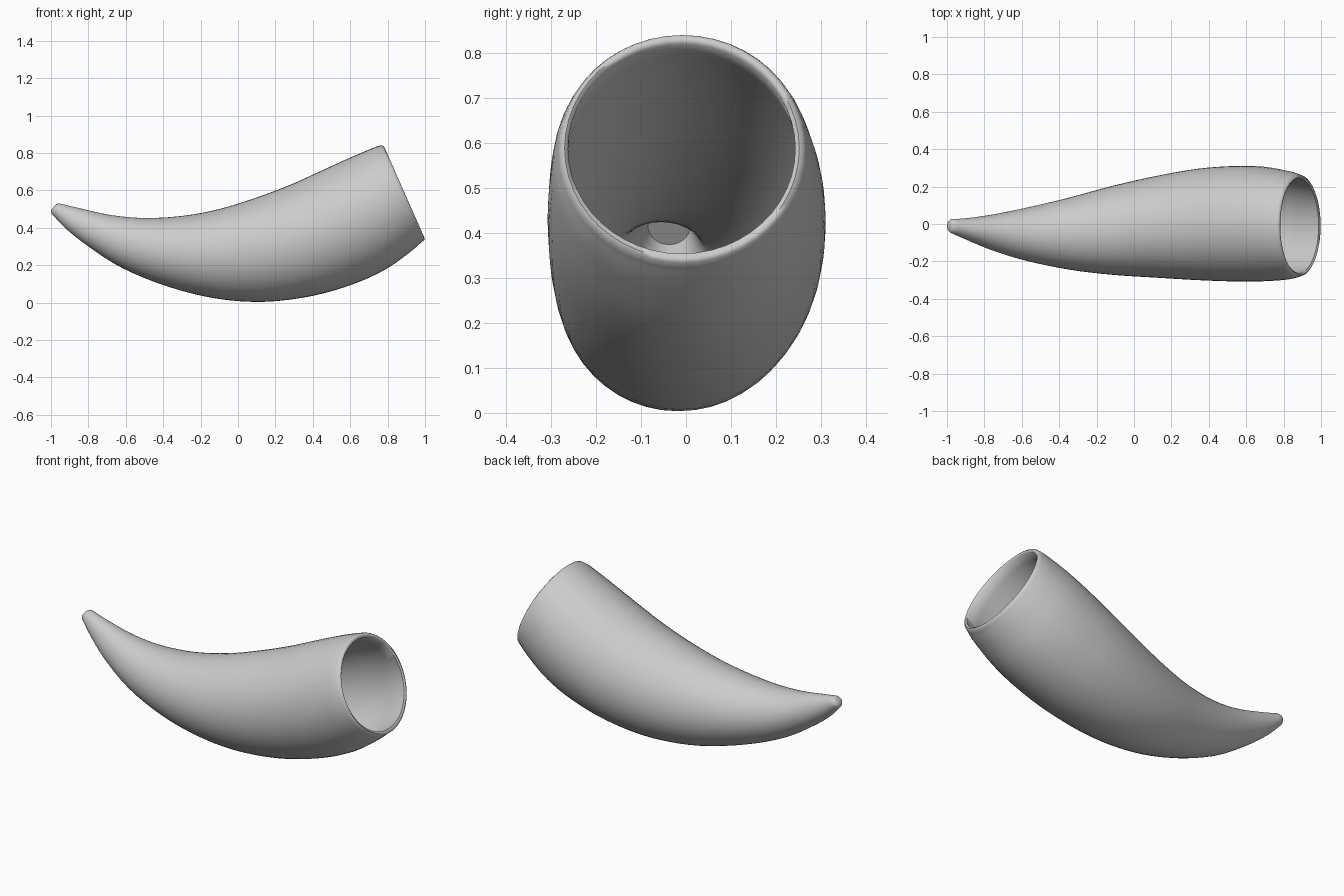
import bpy
import bmesh
import math
from mathutils import Vector

if "Cube" in bpy.data.objects:
    bpy.data.objects.remove(bpy.data.objects["Cube"], do_unlink=True)

SIDES = 48
STEPS = 4
WALL = 0.03

# Outer sections, tip to mouth: top x, top z, bottom x, bottom z, y min, y max
SECTIONS = [
    (-0.955, 0.530, -0.996, 0.475, -0.048, 0.026),
    (-0.85, 0.505, -0.92, 0.395, -0.087, 0.032),
    (-0.68, 0.468, -0.80, 0.300, -0.145, 0.053),
    (-0.50, 0.452, -0.62, 0.185, -0.200, 0.090),
    (-0.30, 0.463, -0.38, 0.087, -0.245, 0.143),
    (-0.10, 0.500, -0.12, 0.022, -0.272, 0.205),
    (0.10, 0.562, 0.14, 0.004, -0.287, 0.257),
    (0.28, 0.630, 0.40, 0.036, -0.300, 0.295),
    (0.45, 0.707, 0.62, 0.100, -0.307, 0.310),
    (0.60, 0.775, 0.79, 0.178, -0.306, 0.306),
    (0.72, 0.826, 0.92, 0.270, -0.297, 0.284),
    (0.762, 0.840, 0.98, 0.322, -0.284, 0.268),
]
# Rounded lip, outside to inside
LIP = [
    (0.774, 0.840, 0.996, 0.334, -0.279, 0.262),
    (0.782, 0.832, 0.998, 0.344, -0.270, 0.252),
    (0.780, 0.820, 0.987, 0.354, -0.262, 0.243),
]


def smooth_path(rows):
    """Catmull-Rom interpolation between the sections."""
    rows = [Vector(r) for r in rows]
    out = []
    for i in range(len(rows) - 1):
        a, b, c = rows[max(i - 1, 0)], rows[i], rows[i + 1]
        d = rows[min(i + 2, len(rows) - 1)]
        for s in range(STEPS):
            t = s / STEPS
            out.append(0.5 * (2 * b + (c - a) * t + (2 * a - 5 * b + 4 * c - d) * t ** 2
                              + (3 * b - a - 3 * c + d) * t ** 3))
    return out + [rows[-1]]


def shrink(row, amount):
    """Pull a section inwards evenly."""
    tx, tz, bx, bz, y0, y1 = row
    inward = Vector((bx - tx, bz - tz)).normalized() * amount
    return (tx + inward.x, tz + inward.y, bx - inward.x, bz - inward.y,
            y0 + amount, y1 - amount)


def add_ring(bm, row):
    tx, tz, bx, bz, y0, y1 = row
    top, bottom = Vector((tx, y0 + y1, tz)), Vector((bx, y0 + y1, bz))
    centre = (top + bottom) / 2
    centre.y = (y0 + y1) / 2
    up = (top - bottom) / 2
    side = Vector((0, (y1 - y0) / 2, 0))
    angles = [math.tau * i / SIDES for i in range(SIDES)]
    return [bm.verts.new(centre + up * math.cos(a) + side * math.sin(a)) for a in angles]


# Outer skin, lip and hollow are one continuous loft
outer = smooth_path(SECTIONS)
inner = [shrink(r, WALL) for r in reversed(outer[3 * STEPS // 2:-STEPS])]
tip = [(-0.968, 0.528, -0.999, 0.487, -0.040, 0.020),
       (-0.978, 0.522, -0.998, 0.496, -0.028, 0.010)]
bm = bmesh.new()
rings = [add_ring(bm, r) for r in tip[::-1] + outer + LIP + inner]
for first, second in zip(rings, rings[1:]):
    for i in range(SIDES):
        j = (i + 1) % SIDES
        bm.faces.new((first[i], first[j], second[j], second[i]))
bm.faces.new(rings[0])
bm.faces.new(rings[-1])
bmesh.ops.recalc_face_normals(bm, faces=bm.faces)
mesh = bpy.data.meshes.new("horn")
bm.to_mesh(mesh)
bm.free()

horn = bpy.data.objects.new("horn", mesh)
bpy.context.collection.objects.link(horn)

# Plain grey finish
grey = bpy.data.materials.new("plain_grey")
grey.use_nodes = True
colour = (0.6, 0.6, 0.6, 1)
grey.diffuse_color = colour
grey.node_tree.nodes["Principled BSDF"].inputs["Base Color"].default_value = colour
mesh.materials.append(grey)

bpy.context.view_layer.objects.active = horn
horn.select_set(True)
bpy.ops.object.shade_smooth_by_angle(angle=math.radians(60))
